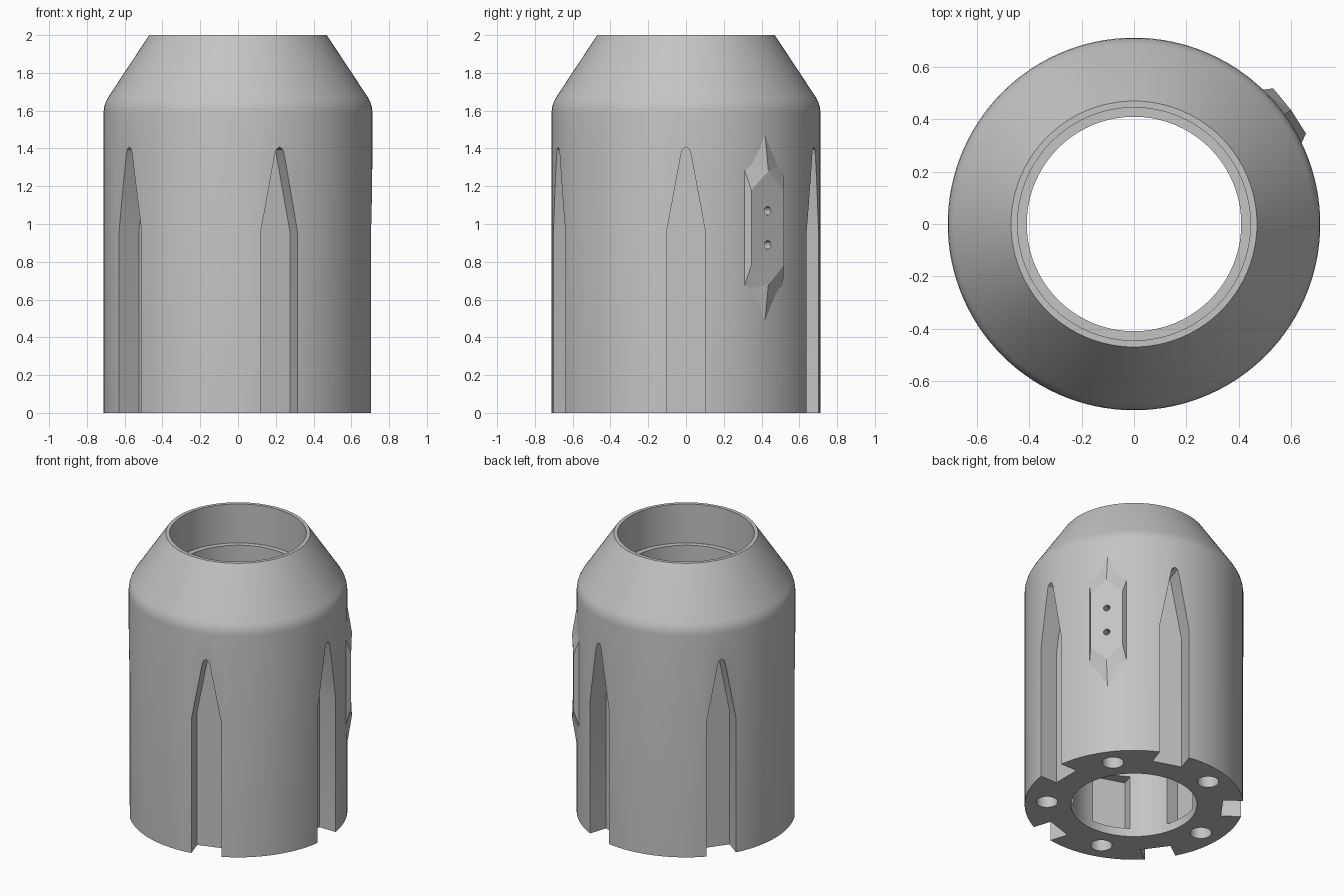
import bpy, bmesh
from math import sin, cos, pi, radians
from mathutils import Vector

cube = bpy.data.objects.get("Cube")
if cube:
    bpy.data.objects.remove(cube, do_unlink=True)

GREY = (0.55, 0.55, 0.55, 1)
metal = bpy.data.materials.new("plain_grey")
metal.use_nodes = True
metal.diffuse_color = GREY
metal.node_tree.nodes["Principled BSDF"].inputs["Base Color"].default_value = GREY

COUNT = 5
STEP = 2 * pi / COUNT
MID = STEP / 2


def place(angle, r, t, z):
    """Point from radial distance, sideways offset and height."""
    return Vector((r * cos(angle) - t * sin(angle), r * sin(angle) + t * cos(angle), z))


def circle(radius, n=24):
    return [(radius * cos(2 * pi * i / n), radius * sin(2 * pi * i / n)) for i in range(n)]


def prism(bm, points, offset):
    """Extrude a closed outline along an offset."""
    face = bm.faces.new([bm.verts.new(p) for p in points])
    out = bmesh.ops.extrude_face_region(bm, geom=[face], use_keep_orig=True)
    moved = [v for v in out["geom"] if isinstance(v, bmesh.types.BMVert)]
    bmesh.ops.translate(bm, verts=moved, vec=offset)


def radial_prism(bm, outline, angle, r0, r1):
    prism(bm, [place(angle, r0, t, z) for t, z in outline], place(angle, r1 - r0, 0, 0))


def finish(bm, name):
    bmesh.ops.recalc_face_normals(bm, faces=bm.faces)
    mesh = bpy.data.meshes.new(name)
    bm.to_mesh(mesh)
    bm.free()
    mesh.materials.append(metal)
    obj = bpy.data.objects.new(name, mesh)
    bpy.context.collection.objects.link(obj)
    return obj


def activate(obj):
    bpy.ops.object.select_all(action='DESELECT')
    obj.select_set(True)
    bpy.context.view_layer.objects.active = obj


def cut(obj, cutter):
    mod = obj.modifiers.new("cut", 'BOOLEAN')
    mod.operation = 'DIFFERENCE'
    mod.solver = 'EXACT'
    mod.object = cutter
    activate(obj)
    bpy.ops.object.modifier_apply(modifier=mod.name)


# Hollow body with a rounded shoulder, a cone and a stepped bore
profile = [(0.41, 0), (0.712, 0), (0.712, 1.59), (0.709, 1.618), (0.701, 1.645),
           (0.688, 1.67), (0.47, 2), (0.445, 2), (0.445, 1.72), (0.41, 1.72)]
bm = bmesh.new()
ring = [bm.verts.new((r, 0, z)) for r, z in profile]
edges = [bm.edges.new((a, b)) for a, b in zip(ring, ring[1:] + ring[:1])]
bmesh.ops.spin(bm, geom=ring + edges, cent=(0, 0, 0), axis=(0, 0, 1),
               angle=2 * pi, steps=120, use_merge=True)
bmesh.ops.remove_doubles(bm, verts=bm.verts, dist=0.0001)
body = finish(bm, "body")

# Pointed slots, bore pockets and bottom holes
half = [(0.102, -0.1), (0.102, 0.96), (0.026, 1.37), (0.018, 1.395)]
slot = half + [(0, 1.408)] + [(-t, z) for t, z in reversed(half)]
pocket = [(-0.13, 0.06), (0.13, 0.06), (0.13, 0.45), (-0.13, 0.45)]
bm = bmesh.new()
for i in range(COUNT):
    angle = i * STEP
    radial_prism(bm, slot, angle, 0.575, 0.9)
    radial_prism(bm, pocket, angle + MID, 0.3, 0.48)
    hole = [place(angle + MID, 0.568 + a, b, -0.1) for a, b in circle(0.07, 32)]
    prism(bm, hole, (0, 0, 0.3))
body_cutter = finish(bm, "body_cutter")

# Faceted side plate
bm = bmesh.new()
CENTRE = 0.98


def vert(t, dz, r):
    return bm.verts.new(place(MID, r, t, CENTRE + dz))


base, top, tip, ridge, notch = {}, {}, {}, {}, {}
for e in (-1, 1):
    tip[e] = vert(0, e * 0.49, 0.712)
    ridge[e] = vert(0, e * 0.3, 0.742)
    notch[e] = vert(0, e * 0.15, 0.735)
    for s in (-1, 1):
        base[s, e] = vert(s * 0.13, e * 0.33, 0.692)
        top[s, e] = vert(s * 0.107, e * 0.2, 0.735)
for e in (-1, 1):
    for s in (-1, 1):
        bm.faces.new((notch[e], top[s, e], ridge[e]))
        bm.faces.new((top[s, e], base[s, e], ridge[e]))
        bm.faces.new((base[s, e], tip[e], ridge[e]))
    bm.faces.new((base[-1, e], base[1, e], tip[e]))
for s in (-1, 1):
    bm.faces.new((top[s, -1], top[s, 1], base[s, 1], base[s, -1]))
bm.faces.new((base[-1, -1], base[1, -1], base[1, 1], base[-1, 1]))
bm.faces.new((notch[-1], top[1, -1], top[1, 1], notch[1], top[-1, 1], top[-1, -1]))
side_plate = finish(bm, "side_plate")

# Two small holes through the plate
bm = bmesh.new()
for z in (0.89, 1.07):
    radial_prism(bm, [(a, z + b) for a, b in circle(0.022)], MID, 0.62, 0.85)
pin_cutter = finish(bm, "pin_cutter")

cut(body, body_cutter)
cut(body, pin_cutter)
cut(side_plate, pin_cutter)
for cutter in (body_cutter, pin_cutter):
    bpy.data.objects.remove(cutter, do_unlink=True)

for obj, limit in ((body, 25), (side_plate, 5)):
    activate(obj)
    bpy.ops.object.shade_smooth_by_angle(angle=radians(limit))
